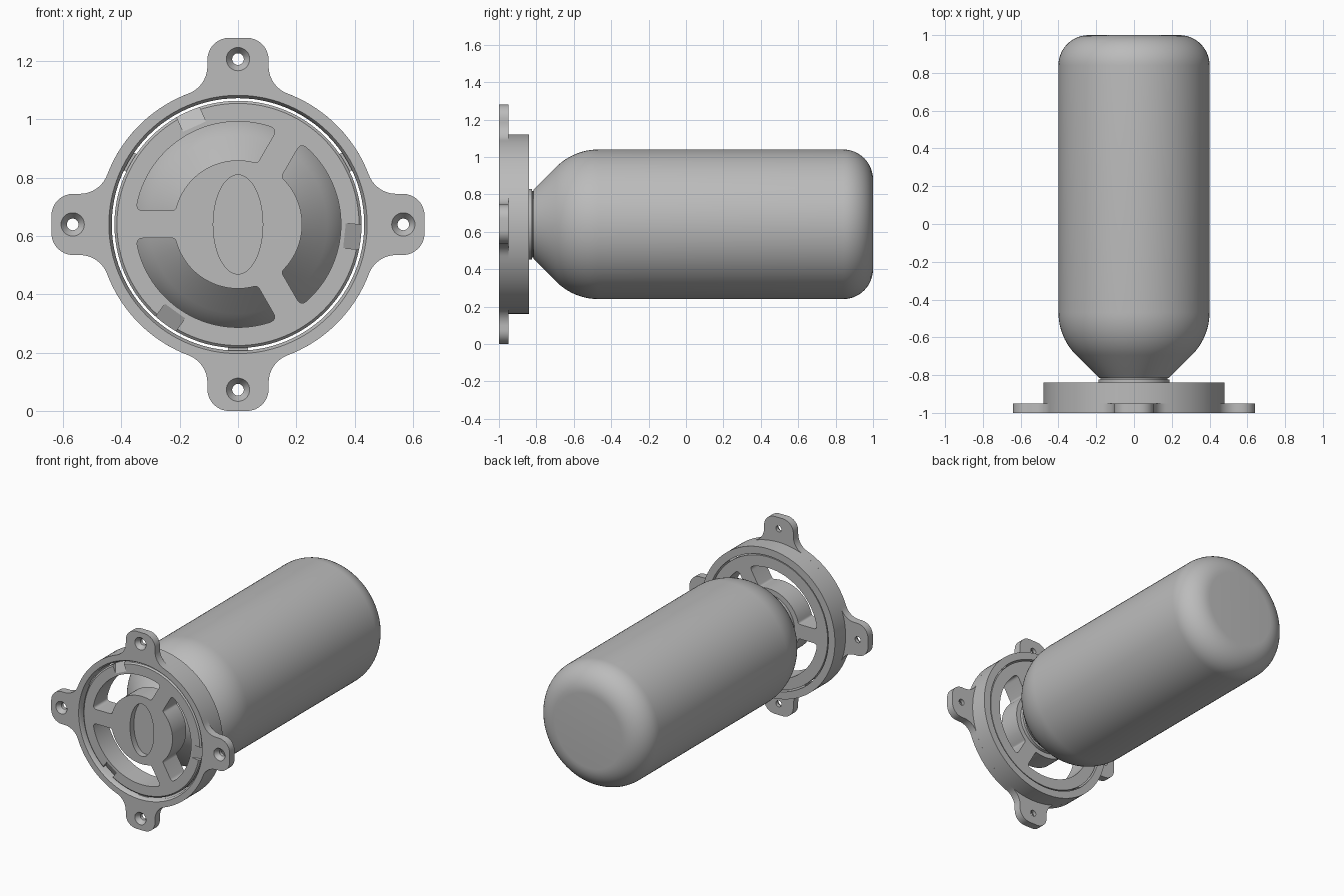
import bpy, bmesh
from math import pi, sin, cos, asin, radians, sqrt
from mathutils import Matrix, Vector

if "Cube" in bpy.data.objects:
    bpy.data.objects.remove(bpy.data.objects["Cube"])

CZ = 0.64          # height of the main axis, which runs along y
SEG = 96

grey = bpy.data.materials.new("plain grey")
grey.use_nodes = True
grey.diffuse_color = (0.5, 0.5, 0.5, 1)
grey.node_tree.nodes["Principled BSDF"].inputs["Base Color"].default_value = (0.5, 0.5, 0.5, 1)


def add(name, mesh):
    mesh.materials.clear()
    mesh.materials.append(grey)
    ob = bpy.data.objects.new(name, mesh)
    bpy.context.collection.objects.link(ob)
    return ob


def bake(ob):
    dg = bpy.context.evaluated_depsgraph_get()
    return bpy.data.meshes.new_from_object(ob.evaluated_get(dg))


def finish(ob, angle=35):
    bpy.ops.object.select_all(action='DESELECT')
    ob.select_set(True)
    bpy.context.view_layer.objects.active = ob
    bpy.ops.object.shade_smooth_by_angle(angle=radians(angle))


def lathe(name, profile, closed=False, centre=(0, CZ), seg=SEG):
    """Revolve (radius, y) points about an axis along y."""
    bm = bmesh.new()
    vs = [bm.verts.new((r, y, 0)) for r, y in profile]
    es = [bm.edges.new(p) for p in zip(vs, vs[1:])]
    if closed:
        es.append(bm.edges.new((vs[-1], vs[0])))
    bmesh.ops.spin(bm, geom=vs + es, cent=(0, 0, 0), axis=(0, 1, 0),
                   angle=2 * pi, steps=seg, use_duplicate=False)
    bmesh.ops.remove_doubles(bm, verts=bm.verts, dist=1e-5)
    bmesh.ops.dissolve_degenerate(bm, dist=1e-6, edges=bm.edges)
    bmesh.ops.recalc_face_normals(bm, faces=bm.faces)
    bmesh.ops.translate(bm, verts=bm.verts, vec=(centre[0], 0, centre[1]))
    mesh = bpy.data.meshes.new(name)
    bm.to_mesh(mesh)
    bm.free()
    return add(name, mesh)


def plate(name, outlines, y0, y1):
    """Extrude a flat outline with holes from y0 to y1."""
    cu = bpy.data.curves.new(name, 'CURVE')
    cu.dimensions, cu.fill_mode, cu.extrude = '2D', 'BOTH', (y1 - y0) / 2
    for pts in outlines:
        sp = cu.splines.new('POLY')
        sp.points.add(len(pts) - 1)
        for p, q in zip(sp.points, pts):
            p.co = (q[0], q[1], 0, 1)
        sp.use_cyclic_u = True
    tmp = bpy.data.objects.new("helper", cu)
    bpy.context.collection.objects.link(tmp)
    mesh = bake(tmp)
    bpy.data.objects.remove(tmp)
    mesh.transform(Matrix.Translation((0, (y0 + y1) / 2, CZ)) @ Matrix.Rotation(pi / 2, 4, 'X'))
    bm = bmesh.new()
    bm.from_mesh(mesh)
    bmesh.ops.remove_doubles(bm, verts=bm.verts, dist=1e-5)
    bmesh.ops.recalc_face_normals(bm, faces=bm.faces)
    bm.to_mesh(mesh)
    bm.free()
    return add(name, mesh)


def box(name, size, matrix):
    bm = bmesh.new()
    bmesh.ops.create_cube(bm, size=1, matrix=matrix @ Matrix.Diagonal((*size, 1)))
    mesh = bpy.data.meshes.new(name)
    bm.to_mesh(mesh)
    bm.free()
    return add(name, mesh)


def cut(ob, cutters):
    for c in cutters:
        c.hide_render = True
        m = ob.modifiers.new("cut", 'BOOLEAN')
        m.operation, m.object, m.solver = 'DIFFERENCE', c, 'EXACT'
    mesh = bake(ob)
    ob.modifiers.clear()
    ob.data = mesh
    for c in cutters:
        bpy.data.objects.remove(c)


def arc(cx, cy, r, a0, a1, n):
    return [(cx + r * cos(a0 + (a1 - a0) * i / n), cy + r * sin(a0 + (a1 - a0) * i / n))
            for i in range(n + 1)]


def circle(r, n=SEG):
    return arc(0, 0, r, 0, 2 * pi, n)[:-1]


def turn(pts, a):
    return [(x * cos(a) - y * sin(a), x * sin(a) + y * cos(a)) for x, y in pts]


def polar(a, r, y):
    """Frame at angle a: local x points outward, local y along the main axis."""
    return Matrix.Translation((0, 0, CZ)) @ Matrix.Rotation(-a, 4, 'Y') @ Matrix.Translation((r, y, 0))


# Bottle: neck, sloped shoulder, straight wall, rounded base
shoulder = [(y, x) for x, y in arc(-0.468, 0.08, 0.32, radians(135), radians(90), 12)]
base = [(y, x) for x, y in arc(0.84, 0.24, 0.16, radians(90), 0, 12)]
bottle = lathe("bottle", [(0, -0.87), (0.188, -0.87), (0.188, -0.824), (0.178, -0.822), (0.178, -0.815),
                          (0.185, -0.815)] + shoulder + base + [(0, 1)])
finish(bottle)

# Mounting flange: ring with four rounded ears blended by concave fillets
R, W, TIP, F, C = 0.48, 0.105, 0.64, 0.1, 0.075
fx = W + F
fy = sqrt((R + F) ** 2 - fx ** 2)
blend = asin(fx / (R + F))
ear = (arc(fy, -fx, F, pi - blend, pi / 2, 10)
       + arc(TIP - C, -W + C, C, -pi / 2, 0, 8) + arc(TIP - C, W - C, C, 0, pi / 2, 8)
       + arc(fy, fx, F, -pi / 2, -pi + blend, 10)
       + arc(0, 0, R, blend, pi / 2 - blend, 18)[1:-1])
outline = [p for k in range(4) for p in turn(ear, k * pi / 2)]
flange = plate("mounting_flange", [outline, circle(0.443)], -1, -0.95)
screw = [(0, -1.01), (0.045, -1.01), (0.04, -1), (0.02, -0.972), (0.02, -0.94), (0, -0.94)]
cut(flange, [lathe("screw_cutter", screw, centre=(0.567 * cos(k * pi / 2), CZ + 0.567 * sin(k * pi / 2)), seg=32)
             for k in range(4)])
finish(flange)

# Collar behind the flange, with a chamfered mouth
collar = lathe("collar", [(0.443, -1), (0.433, -0.985), (0.433, -0.84), (0.48, -0.84),
                          (0.48, -0.95), (0.443, -0.95)], closed=True)
finish(collar)

# Small lugs that hold the insert in the collar
for k, deg in enumerate((30, 150, 270)):
    box("collar_lug_%d" % (k + 1), (0.02, 0.03, 0.07), polar(radians(deg), 0.428, -0.955))


# Spoked insert: three rounded windows, grip recess and rim notches
def window(r0=0.22, r1=0.353, half=0.047, c=0.026):
    h0, h1 = (pi / 3 - asin(half / r) for r in (r0, r1))
    d = Vector((cos(pi / 3), sin(pi / 3)))

    def corner(r, h, t, s):
        p = Vector((r * cos(h), r * sin(h)))
        a = Vector((r * cos(h - t / r), r * sin(h - t / r)))
        b = p + s * t * d
        return [tuple(a * (1 - u) ** 2 + p * 2 * u * (1 - u) + b * u * u) for u in [i / 6 for i in range(7)]]
    e = c * 0.5
    top = corner(r1, h1, c, -1) + corner(r0, h0, e, 1)[::-1]
    a1, a0 = h1 - c / r1, h0 - e / r0
    return (arc(0, 0, r1, -a1, a1, 30)[1:-1] + top + arc(0, 0, r0, a0, -a0, 30)[1:-1]
            + [(x, -y) for x, y in top[::-1]])


windows = [turn(window(), radians(a)) for a in (0, 120, 240)]
insert = plate("spoked_insert", [circle(0.424)] + windows, -0.985, -0.845)
oval = plate("oval_cutter", [[(0.085 * x, 0.17 * y) for x, y in circle(1, 64)]], -1.02, -0.945)
edge = lathe("edge_cutter", [(0.41, -0.99), (0.44, -0.99), (0.44, -0.961)], closed=True)
notches = [box("notch_cutter", (0.1, 0.06, 0.085),
               polar(radians(a), 0.425, -0.985) @ Matrix.Rotation(radians(30), 4, 'Z'))
           for a in (114, -6, 234)]
cut(insert, [oval, edge] + notches)
finish(insert)
